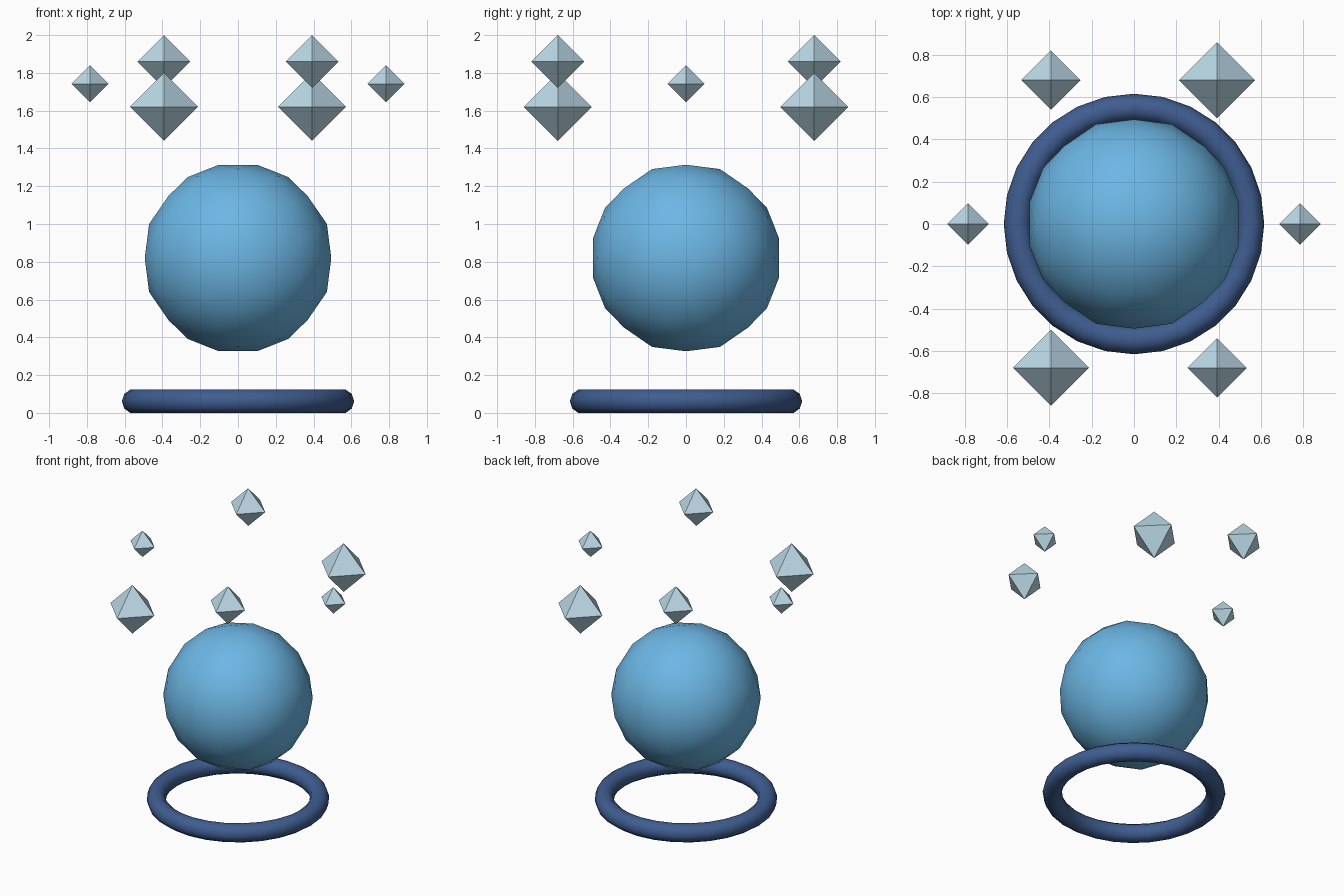
import bpy, bmesh
from math import sin, cos, pi, radians
from mathutils import Vector

if "Cube" in bpy.data.objects:
    bpy.data.objects.remove(bpy.data.objects["Cube"])


def material(name, rgb):
    m = bpy.data.materials.new(name)
    m.diffuse_color = (*rgb, 1)
    m.use_nodes = True
    m.node_tree.nodes["Principled BSDF"].inputs["Base Color"].default_value = m.diffuse_color
    return m


def add_object(name, bm, mat, loc, smooth):
    bmesh.ops.recalc_face_normals(bm, faces=bm.faces)
    for f in bm.faces:
        f.smooth = smooth
    me = bpy.data.meshes.new(name)
    bm.to_mesh(me)
    bm.free()
    me.materials.append(mat)
    ob = bpy.data.objects.new(name, me)
    ob.location = loc
    bpy.context.collection.objects.link(ob)
    return ob


def hull(points):
    bm = bmesh.new()
    for p in points:
        bm.verts.new(p)
    bmesh.ops.convex_hull(bm, input=bm.verts)
    return bm


orb_blue = material("orb_blue", (0.15, 0.47, 0.78))
ring_blue = material("ring_blue", (0.05, 0.11, 0.28))
ice = material("ice", (0.50, 0.70, 0.80))

# Orb: icosahedron with each edge split in three, pushed out to a sphere
phi = (1 + 5 ** 0.5) / 2
corners = []
for a in (-1, 1):
    for b in (-phi, phi):
        corners += [(a, 0, b), (b, a, 0), (0, b, a)]
bm = hull(corners)
bmesh.ops.subdivide_edges(bm, edges=bm.edges[:], cuts=2, use_grid_fill=True)
for v in bm.verts:
    v.co = v.co.normalized() * 0.504
add_object("orb", bm, orb_blue, (0, 0, 0.82), True)

# Base ring: ten-sided tube swept round the z axis
MAJOR, MINOR, SEGS, SIDES = 0.55, 0.065, 28, 10
bm = bmesh.new()
loops = []
for i in range(SEGS):
    u = 2 * pi * i / SEGS
    loop = []
    for j in range(SIDES):
        w = 2 * pi * j / SIDES
        r = MAJOR + MINOR * cos(w)
        loop.append(bm.verts.new((r * cos(u), r * sin(u), MINOR * sin(w))))
    loops.append(loop)
for i in range(SEGS):
    a, b = loops[i], loops[(i + 1) % SEGS]
    for j in range(SIDES):
        k = (j + 1) % SIDES
        bm.faces.new((a[j], b[j], b[k], a[k]))
add_object("base_ring", bm, ring_blue, (0, 0, MINOR * sin(radians(72))), True)

# Floating crystals: six octahedra in a circle, three sizes repeating
sizes = [(0.098, 1.742), (0.18, 1.62), (0.14, 1.86)]
for i in range(6):
    r, z = sizes[i % 3]
    u = radians(60 * i)
    axes = [Vector(d) * r * s for d in ((1, 0, 0), (0, 1, 0), (0, 0, 1)) for s in (-1, 1)]
    add_object(f"crystal_{i + 1}", hull(axes), ice,
               (0.784 * cos(u), 0.784 * sin(u), z), False)
